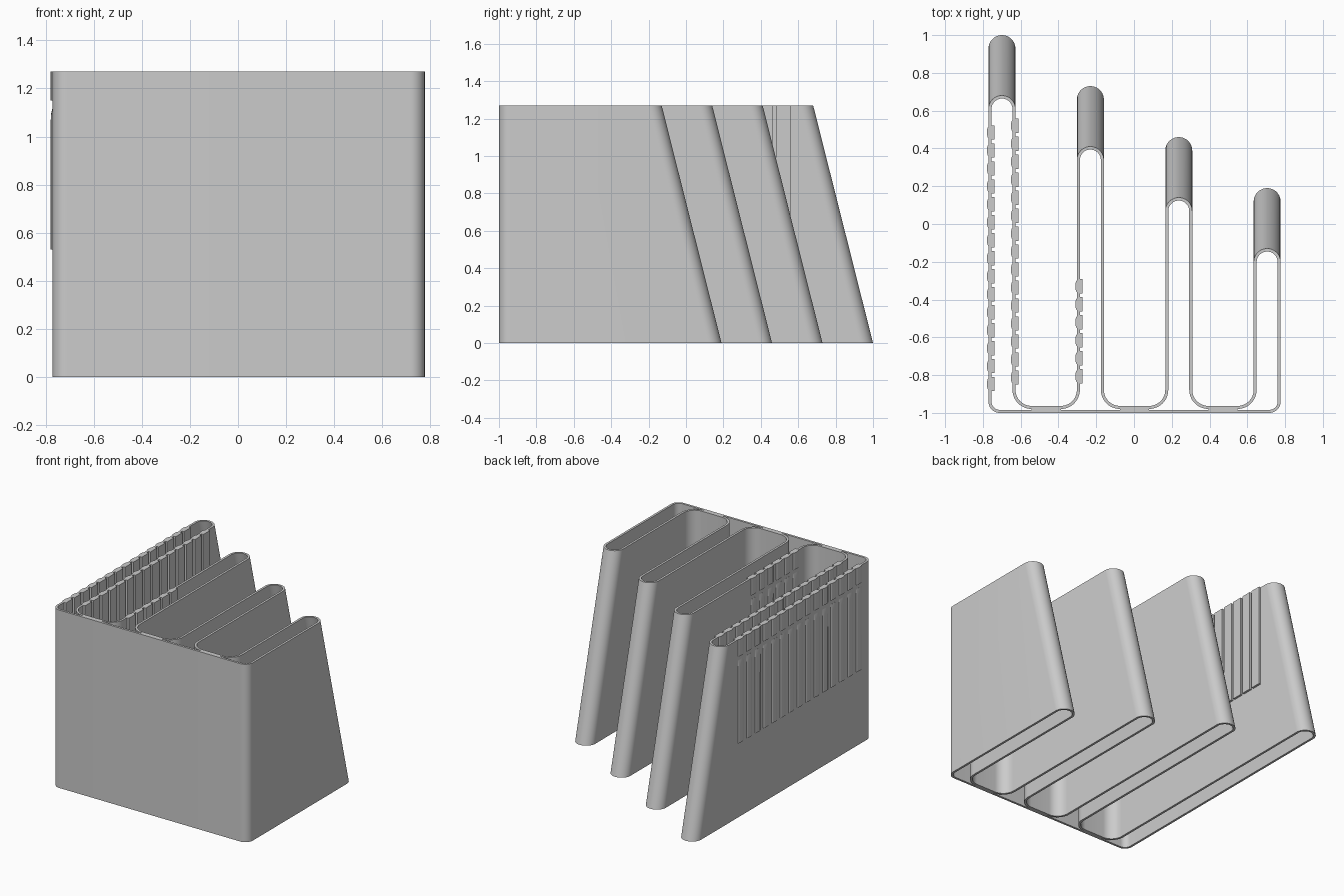
import bpy, bmesh, math
from mathutils import Vector
from mathutils.geometry import tessellate_polygon

if "Cube" in bpy.data.objects:
    bpy.data.objects.remove(bpy.data.objects["Cube"])

H = 1.27            # height
LEAN = 0.32         # how far the rear ends lean forward at the top
HALF = 0.0715       # half width of a fin
WALL = 0.016        # wall thickness
CORNER = 0.06       # front corner radius
FILLET = 0.085      # slot corner radius
SLOT_Y = -0.963     # front end of the slots
CENTRES = [-0.699 + 0.468 * i for i in range(4)]
TIPS = [1.0 - 0.27 * i for i in range(4)]

grey = bpy.data.materials.new("plain_grey")
grey.diffuse_color = (0.6, 0.6, 0.6, 1)
grey.use_nodes = True
grey.node_tree.nodes["Principled BSDF"].inputs["Base Color"].default_value = grey.diffuse_color


def finish(bm, name):
    bmesh.ops.recalc_face_normals(bm, faces=bm.faces)
    me = bpy.data.meshes.new(name)
    bm.to_mesh(me)
    bm.free()
    me.materials.append(grey)
    ob = bpy.data.objects.new(name, me)
    bpy.context.collection.objects.link(ob)
    bpy.ops.object.select_all(action='DESELECT')
    ob.select_set(True)
    bpy.context.view_layer.objects.active = ob
    bpy.ops.object.shade_smooth_by_angle(angle=math.radians(35))


def arc(cx, cy, r, a0, a1, lean=0, n=12):
    """Arc points as (x, y, lean)."""
    pts = []
    for k in range(n + 1):
        a = math.radians(a0 + (a1 - a0) * k / n)
        pts.append((cx + r * math.cos(a), cy + r * math.sin(a), lean))
    return pts


# Outline of the whole body: front wall, fins and rounded slots
left, right = CENTRES[0] - HALF, CENTRES[3] + HALF
slot_c = SLOT_Y + FILLET
outer = arc(left + CORNER, -1 + CORNER, CORNER, 180, 270)
outer += arc(right - CORNER, -1 + CORNER, CORNER, 270, 360)
for i in (3, 2, 1, 0):
    outer += arc(CENTRES[i], TIPS[i] - HALF, HALF, 0, 180, LEAN, 20)
    if i:
        outer += arc(CENTRES[i] - HALF - FILLET, slot_c, FILLET, 0, -90)
        outer += arc(CENTRES[i - 1] + HALF + FILLET, slot_c, FILLET, -90, -180)

# Open cavity of each fin, flaring where it meets the front wall
loops = [outer]
for i, c in enumerate(CENTRES):
    front = -1 + WALL
    if i == 0:
        cav = arc(left + CORNER, -1 + CORNER, CORNER - WALL, 180, 270)
    else:
        x = c - HALF - FILLET
        cav = arc(x, slot_c, FILLET + WALL, 0, -90) + [(x, front, 0)]
    if i == 3:
        cav += arc(right - CORNER, -1 + CORNER, CORNER - WALL, 270, 360)
    else:
        x = c + HALF + FILLET
        cav += [(x, front, 0)] + arc(x, slot_c, FILLET + WALL, -90, -180)
    cav += arc(c, TIPS[i] - HALF, HALF - WALL, 0, 180, LEAN, 20)
    loops.append(cav)

# Walls and rims of the body
bm = bmesh.new()
low, high = [], []
for loop in loops:
    b = [bm.verts.new((x, y, 0)) for x, y, s in loop]
    t = [bm.verts.new((x, y - s, H)) for x, y, s in loop]
    for k in range(len(loop)):
        j = (k + 1) % len(loop)
        bm.faces.new((b[k], b[j], t[j], t[k]))
    low += b
    high += t
for ring, z in ((low, 0), (high, 1)):
    flat = [[Vector((x, y - s * z, 0)) for x, y, s in lp] for lp in loops]
    for tri in tessellate_polygon(flat):
        bm.faces.new([ring[k] for k in tri])
finish(bm, "divider_body")


def plate(bm, x0, x1, y, half, z0, z1):
    """Flat vertical strip."""
    r = bmesh.ops.create_cube(bm, size=1)
    for v in r['verts']:
        v.co = ((x0 + x1) / 2 + v.co.x * (x1 - x0),
                y + v.co.y * 2 * half, (z0 + z1) / 2 + v.co.z * (z1 - z0))


def rib(bm, x, y, levels, half=0.03, out=0.008, n=8):
    """Shallow rounded rib bulging towards -x; levels are (z, bulge)."""
    rings = []
    for z, bulge in levels:
        ring = []
        for k in range(n + 1):
            a = math.pi * k / n
            ring.append(bm.verts.new((x - out * bulge * math.sin(a),
                                      y + half * math.cos(a), z)))
        ring.append(bm.verts.new((x + 0.006, y - half, z)))
        ring.append(bm.verts.new((x + 0.006, y + half, z)))
        rings.append(ring)
    for a, b in zip(rings, rings[1:]):
        for k in range(len(a)):
            j = (k + 1) % len(a)
            bm.faces.new((a[k], a[j], b[j], b[k]))
    bm.faces.new(rings[0])
    bm.faces.new(rings[-1])


# Rows of strips and ribs: (name, left face x of the wall, first y, count)
rows = [("outer_wall", left, 0.485, 15),
        ("inner_wall", CENTRES[0] + HALF - WALL, 0.52, 15),
        ("second_fin", CENTRES[1] - HALF, -0.33, 6)]
for name, x, y0, count in rows:
    strips, ribs = bmesh.new(), bmesh.new()
    for k in range(count):
        y = y0 - 0.0952 * k
        plate(strips, x + 0.006, x + 0.031, y, 0.0375, 0.53, H)
        rib(ribs, x, y, [(0.53, 1), (1.07, 1), (1.10, 0.7), (1.12, 0.05)])
        rib(ribs, x, y, [(1.15, 1), (H, 1)])
    finish(strips, name + "_strips")
    finish(ribs, name + "_ribs")
